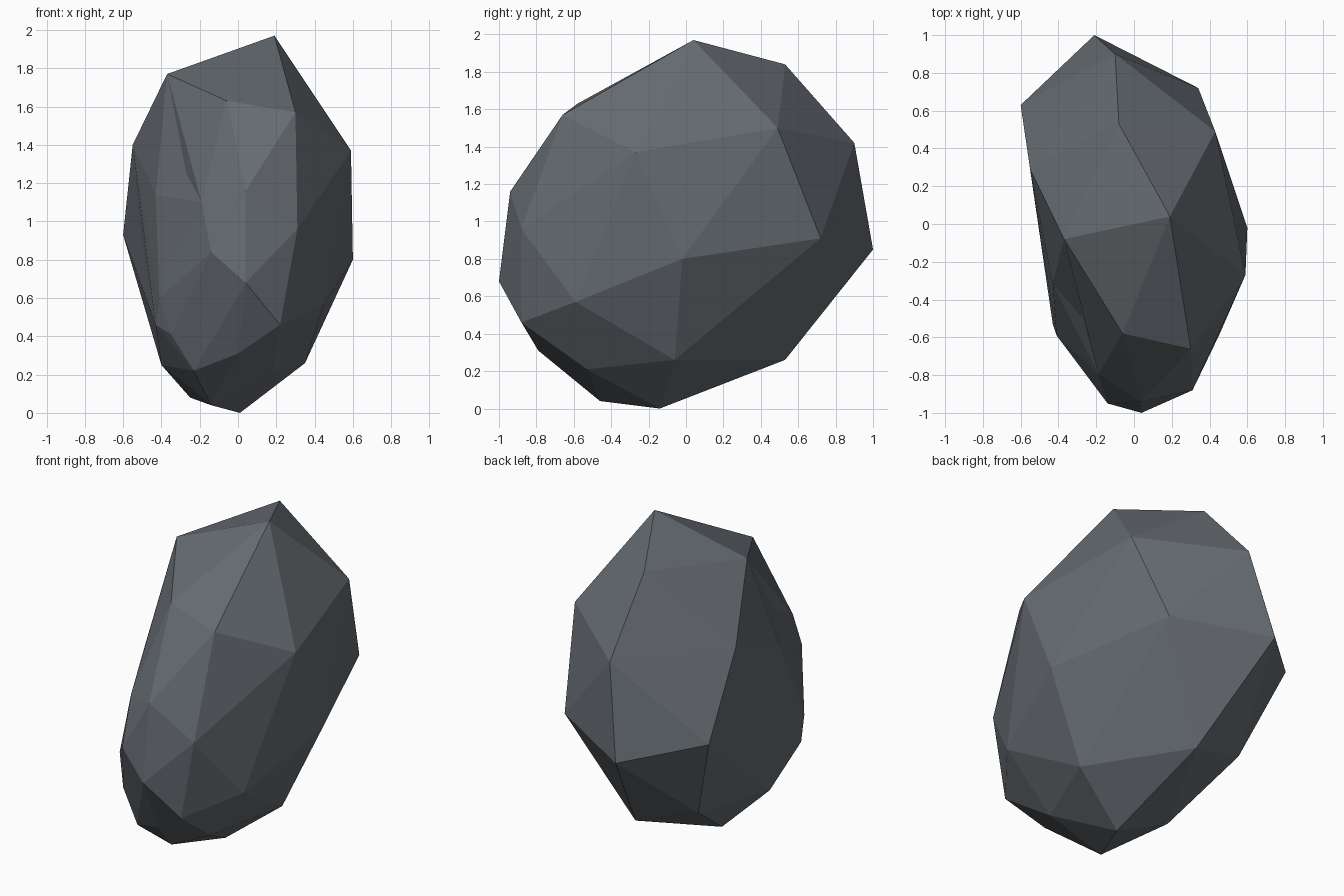
import bpy
import bmesh
from mathutils import Vector

default_cube = bpy.data.objects.get("Cube")
if default_cube:
    bpy.data.objects.remove(default_cube, do_unlink=True)

# Corners of the boulder, grouped by the region they shape
CROWN = [(.19, .04, 1.97), (-.08, .53, 1.84), (-.37, -.08, 1.77),
         (-.06, -.58, 1.63), (.3, -.66, 1.57), (.43, .49, 1.5)]
BACK = [(-.1, .9, 1.42), (-.21, 1, .85), (.34, .72, .91), (-.02, .53, .26)]
LEFT_FLANK = [(.59, -.27, 1.37), (.6, -.02, .8), (.45, -.59, .57),
              (.35, -.06, .26)]
FRONT = [(.04, -.94, 1.16), (.04, -1, .68), (.31, -.88, .96),
         (.22, -.88, .46), (-.14, -.95, .84), (-.19, -.79, 1.1)]
RIGHT_FLANK = [(-.55, .29, 1.4), (-.6, .63, .93), (-.4, .45, .38),
               (-.27, -.5, 1.25), (-.43, -.32, 1.14), (-.35, -.58, .89),
               (-.5, 0, .9), (-.41, -.59, .6), (-.43, -.53, .46),
               (-.35, -.64, .41), (-.4, -.26, .25)]
UNDERSIDE = [(.01, -.14, 0), (-.14, -.46, .04), (0, -.79, .31),
             (.18, -.53, .21), (-.25, 0, .08), (-.23, -.67, .22)]


def make_material(name, colour):
    material = bpy.data.materials.new(name)
    material.use_nodes = True
    material.diffuse_color = colour
    shader = next(node for node in material.node_tree.nodes
                  if node.type == "BSDF_PRINCIPLED")
    shader.inputs["Base Color"].default_value = colour
    shader.inputs["Roughness"].default_value = .9
    return material


def wrap_skin(points, centre):
    """Wrap facets over every point, keeping shallow hollows.

    Recessed points are pushed outward until the hull reaches them,
    then all corners settle back to their true places.
    """
    reach = [1.0] * len(points)
    for attempt in range(60):
        skin = bmesh.new()
        for point, factor in zip(points, reach):
            skin.verts.new(centre + (point - centre) * factor)
        skin.verts.index_update()
        corners = list(skin.verts)
        bmesh.ops.convex_hull(skin, input=corners)
        recessed = [i for i, corner in enumerate(corners)
                    if not corner.link_faces]
        if not recessed:
            break
        if attempt < 59:
            for i in recessed:
                reach[i] *= 1.01
            skin.free()
    for corner, point in zip(corners, points):
        corner.co = point
    loose = [corner for corner in corners if not corner.link_faces]
    bmesh.ops.delete(skin, geom=loose, context="VERTS")
    bmesh.ops.recalc_face_normals(skin, faces=skin.faces[:])
    return skin


# Faceted boulder in a single stone colour
all_corners = CROWN + BACK + LEFT_FLANK + FRONT + RIGHT_FLANK + UNDERSIDE
skin = wrap_skin([Vector(corner) for corner in all_corners], Vector((0, 0, .9)))
mesh = bpy.data.meshes.new("boulder")
skin.to_mesh(mesh)
skin.free()
mesh.materials.append(make_material("slate grey stone", (.13, .147, .165, 1)))
for polygon in mesh.polygons:
    polygon.use_smooth = False
boulder = bpy.data.objects.new("boulder", mesh)
bpy.context.scene.collection.objects.link(boulder)
